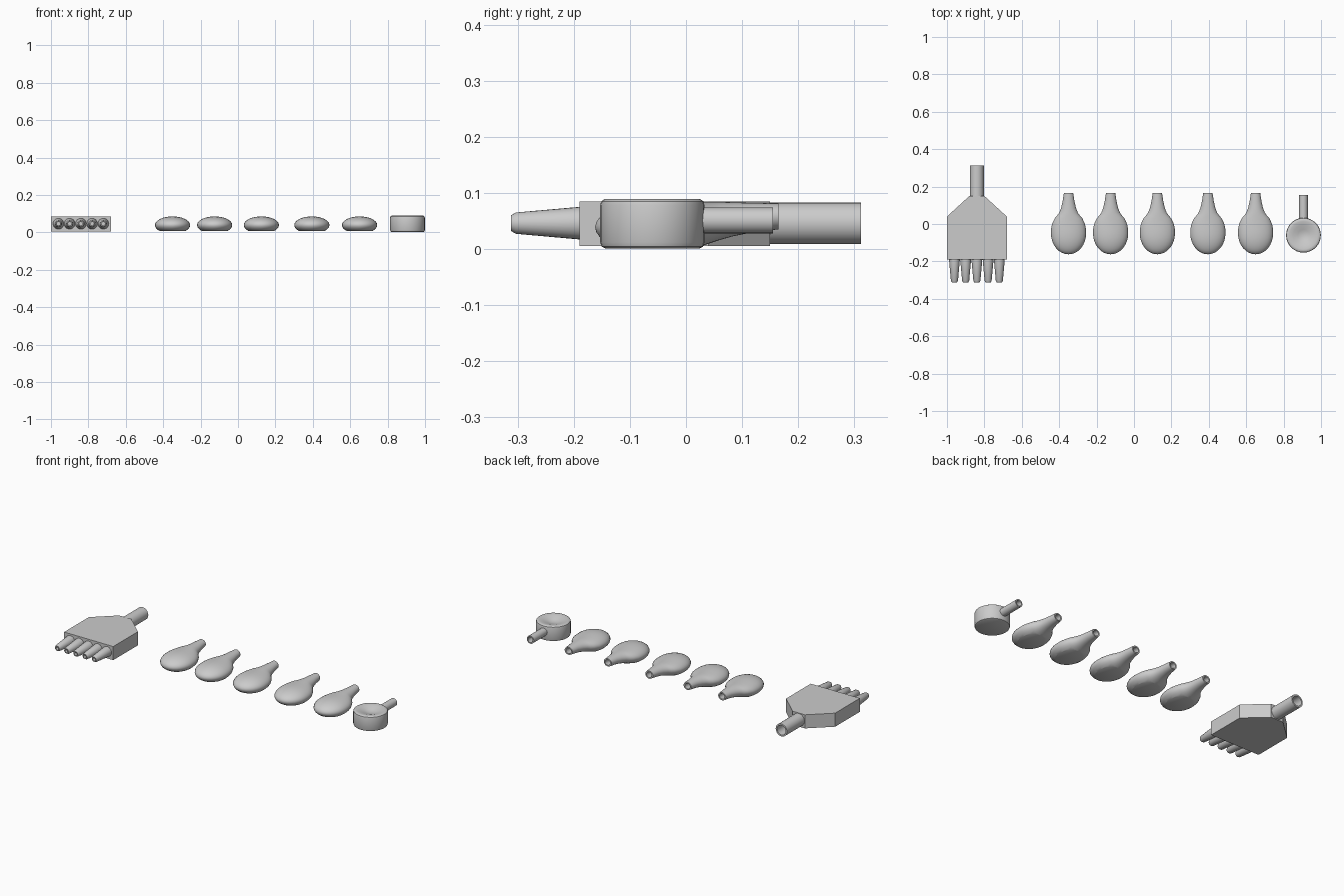
import bpy, bmesh
from math import sin, cos, pi, radians

if "Cube" in bpy.data.objects:
    bpy.data.objects.remove(bpy.data.objects["Cube"])


def finish(name, bm, loc=(0, 0, 0), smooth=True):
    bmesh.ops.remove_doubles(bm, verts=bm.verts, dist=1e-5)
    bmesh.ops.recalc_face_normals(bm, faces=bm.faces)
    me = bpy.data.meshes.new(name)
    bm.to_mesh(me)
    bm.free()
    ob = bpy.data.objects.new(name, me)
    bpy.context.collection.objects.link(ob)
    ob.location = loc
    if smooth:
        bpy.ops.object.select_all(action='DESELECT')
        ob.select_set(True)
        bpy.context.view_layer.objects.active = ob
        bpy.ops.object.shade_smooth_by_angle(angle=radians(35))
    return ob


def skin(rings):
    """Bridge successive rings of points."""
    bm = bmesh.new()
    rows = [[bm.verts.new(p) for p in ring] for ring in rings]
    n = len(rows[0])
    for a, b in zip(rows, rows[1:]):
        for i in range(n):
            j = (i + 1) % n
            bm.faces.new((a[i], a[j], b[j], b[i]))
    return bm


def section(y, w, zc, up, down, n=32):
    """Oval section across y with separate upper and lower heights."""
    pts = []
    for i in range(n):
        a = 2 * pi * i / n
        s = sin(a)
        pts.append((w * cos(a), y, zc + s * (up if s > 0 else down)))
    return pts


def tube(name, x, z, profile, n=24):
    """Round part along y; profile is (y, radius)."""
    return finish(name, skin([section(y, r, z, r, r, n) for y, r in profile]), (x, 0, 0))


# Manifold body: chamfered flat plate
bm = bmesh.new()
outline = [(-1, -.19), (-.68, -.19), (-.68, .04), (-.80, .15), (-.88, .15), (-1, .04)]
face = bm.faces.new([bm.verts.new((x, y, .005)) for x, y in outline])
ext = bmesh.ops.extrude_face_region(bm, geom=[face])
for v in ext['geom']:
    if isinstance(v, bmesh.types.BMVert):
        v.co.z = .085
finish("manifold_body", bm, smooth=False)

# Manifold inlet pipe, hollow at the back
tube("manifold_inlet", -.84, .046,
     [(.14, 0), (.14, .037), (.312, .037), (.312, .028), (.25, .028), (.25, 0)])

# Five tapered outlet nozzles
for k in range(5):
    tube(f"outlet_nozzle_{k + 1}", -.96 + .06 * k, .046,
         [(-.18, 0), (-.18, .029), (-.19, .029), (-.303, .019), (-.312, .014),
          (-.312, .009), (-.27, .009), (-.27, 0)])

# Five egg-shaped cups with flat bottoms and hollow necks
for k, x in enumerate((-.35, -.125, .125, .395, .65)):
    st = []
    for i in range(9):
        t = pi / 2 * (1 - i / 8)
        c = cos(t)
        st.append((-.05 - .112 * sin(t), .094 * c, .039, .046 * c, .047 * c))
    st += [(-.025, .093, .040, .045, .047), (0, .088, .042, .042, .046),
           (.03, .074, .046, .038, .040), (.045, .061, .048, .036, .037),
           (.06, .050, .050, .034, .034), (.085, .040, .052, .031, .029),
           (.12, .032, .056, .026, .026), (.165, .025, .058, .023, .023),
           (.165, .017, .058, .016, .016), (.12, .017, .056, .016, .016),
           (.12, 0, .056, 0, 0)]
    bm = skin([section(*s) for s in st])
    bmesh.ops.remove_doubles(bm, verts=bm.verts, dist=1e-5)
    cut = bmesh.ops.bisect_plane(bm, geom=bm.verts[:] + bm.edges[:] + bm.faces[:],
                                 plane_co=(0, 0, .006), plane_no=(0, 0, -1), clear_outer=True)
    edges = [e for e in bm.edges if e.is_boundary]
    bmesh.ops.holes_fill(bm, edges=edges, sides=0)
    finish(f"suction_cup_{k + 1}", bm, (x, 0, 0))

# Round drum with a dished top
drum = [(0, .001), (.084, .001), (.090, .004), (.093, .012), (.093, .078), (.091, .085),
        (.085, .089), (.075, .089), (.055, .085), (.03, .076), (.015, .072), (0, .071)]
rings = [[(r * cos(2 * pi * i / 32), r * sin(2 * pi * i / 32), z) for i in range(32)]
         for r, z in drum]
finish("drum_body", skin(rings), (.906, -.06, 0))

# Drum pipe, hollow at the back
tube("drum_pipe", .906, .051,
     [(.01, 0), (.01, .023), (.155, .023), (.155, .016), (.11, .016), (.11, 0)])
